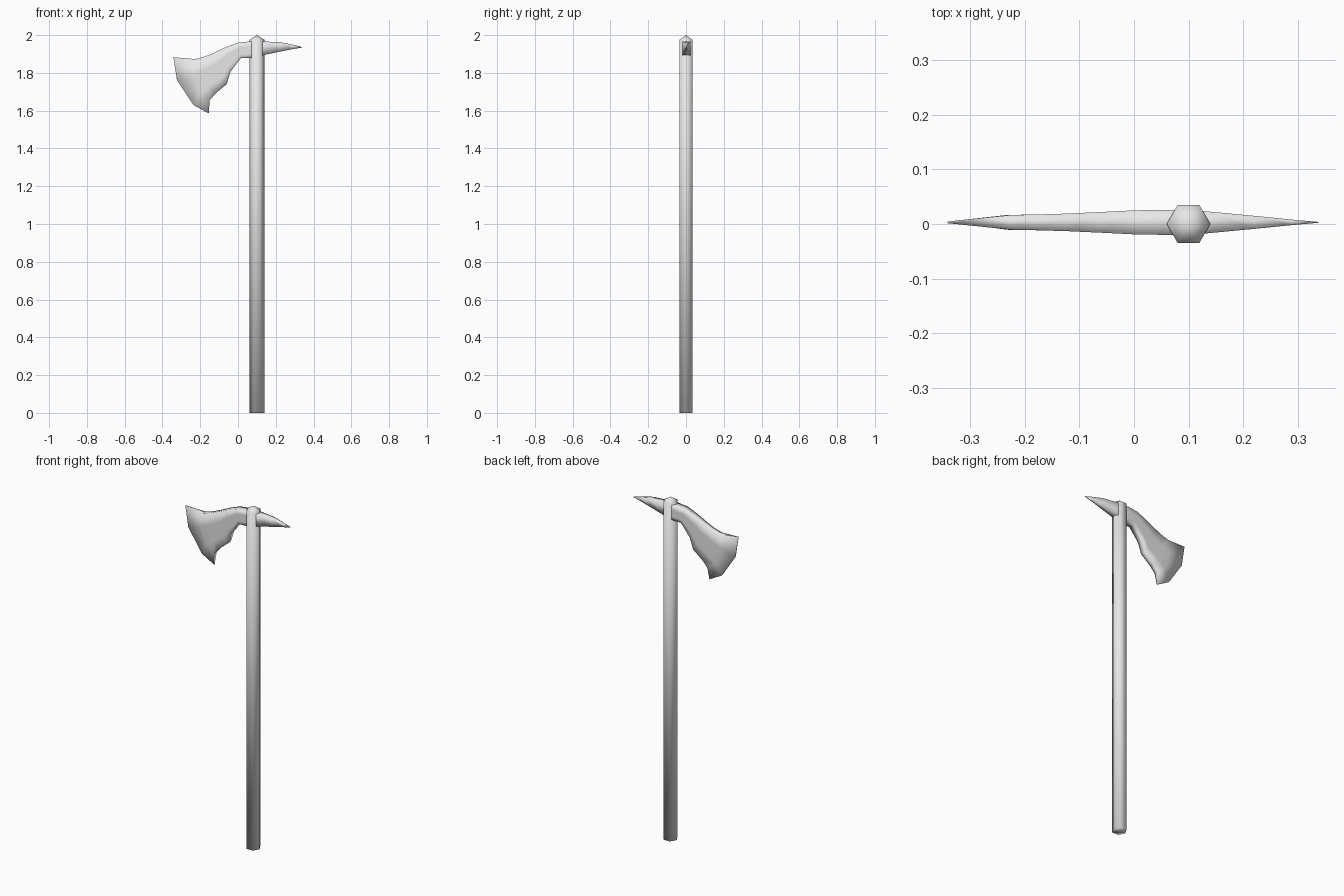
import bpy, bmesh, math
from mathutils import Vector

if "Cube" in bpy.data.objects:
    bpy.data.objects.remove(bpy.data.objects["Cube"])

grey = bpy.data.materials.new("light grey")
grey.diffuse_color = (0.8, 0.8, 0.8, 1)
grey.use_nodes = True
grey.node_tree.nodes["Principled BSDF"].inputs["Base Color"].default_value = grey.diffuse_color


def finish(bm, name):
    bmesh.ops.recalc_face_normals(bm, faces=bm.faces)
    mesh = bpy.data.meshes.new(name)
    bm.to_mesh(mesh)
    bm.free()
    mesh.materials.append(grey)
    mesh.shade_smooth()
    obj = bpy.data.objects.new(name, mesh)
    bpy.context.collection.objects.link(obj)


def loft(rings, name):
    """Join equal closed rings of points and cap both ends."""
    bm = bmesh.new()
    rows = [[bm.verts.new(p) for p in ring] for ring in rings]
    n = len(rows[0])
    for a, b in zip(rows, rows[1:]):
        for i in range(n):
            j = (i + 1) % n
            bm.faces.new((a[i], a[j], b[j], b[i]))
    bm.faces.new(rows[0])
    bm.faces.new(rows[-1])
    finish(bm, name)


# Six-sided shaft with a low pointed cap
CX, R = 0.10, 0.04
bm = bmesh.new()
levels = [[bm.verts.new((CX + R * math.cos(k * math.pi / 3),
                         R * math.sin(k * math.pi / 3), z)) for k in range(6)]
          for z in (0.0, 1.975)]
tip = bm.verts.new((CX, 0, 2.0))
bm.faces.new(levels[0])
for k in range(6):
    j = (k + 1) % 6
    bm.faces.new((levels[0][k], levels[0][j], levels[1][j], levels[1][k]))
    bm.faces.new((levels[1][k], levels[1][j], tip))
finish(bm, "shaft")

YC = 0.003  # the head sits slightly behind the shaft centre

# Back spike: rectangular sections (x, bottom z, top z, half thickness)
spike = [(0.08, 1.885, 1.966, 0.023), (0.135, 1.894, 1.966, 0.020),
         (0.22, 1.912, 1.963, 0.012), (0.29, 1.926, 1.949, 0.005),
         (0.338, 1.934, 1.937, 0.0008)]
loft([[(x, YC - t, b), (x, YC + t, b), (x, YC + t, c), (x, YC - t, c)]
      for x, b, c, t in spike], "back_spike")

# Flared blade: columns of (top x, z, bottom x, z, half thickness, edge bulge)
blade = [(0.11, 1.966, 0.11, 1.88, 0.023, 0.0),
         (0.06, 1.966, 0.06, 1.88, 0.023, 0.0),
         (0.00, 1.960, 0.015, 1.878, 0.022, 0.0),
         (-0.06, 1.938, -0.04, 1.805, 0.019, 0.005),
         (-0.125, 1.908, -0.06, 1.74, 0.016, 0.015),
         (-0.175, 1.887, -0.12, 1.69, 0.0145, 0.025),
         (-0.225, 1.873, -0.15, 1.655, 0.0135, 0.04),
         (-0.342, 1.883, -0.155, 1.585, 0.0015, 0.057)]
rings = []
for tx, tz, bx, bz, t, bulge in blade:
    top, bot = Vector((tx, 0, tz)), Vector((bx, 0, bz))
    out = Vector((bz - tz, 0, tx - bx)).normalized()
    pts = [top.lerp(bot, f) + out * bulge * g
           for f, g in ((0, 0), (0.32, 0.85), (0.77, 0.78), (1, 0))]
    rings.append([p + Vector((0, YC - t, 0)) for p in pts] +
                 [p + Vector((0, YC + t, 0)) for p in reversed(pts)])
loft(rings, "blade")
